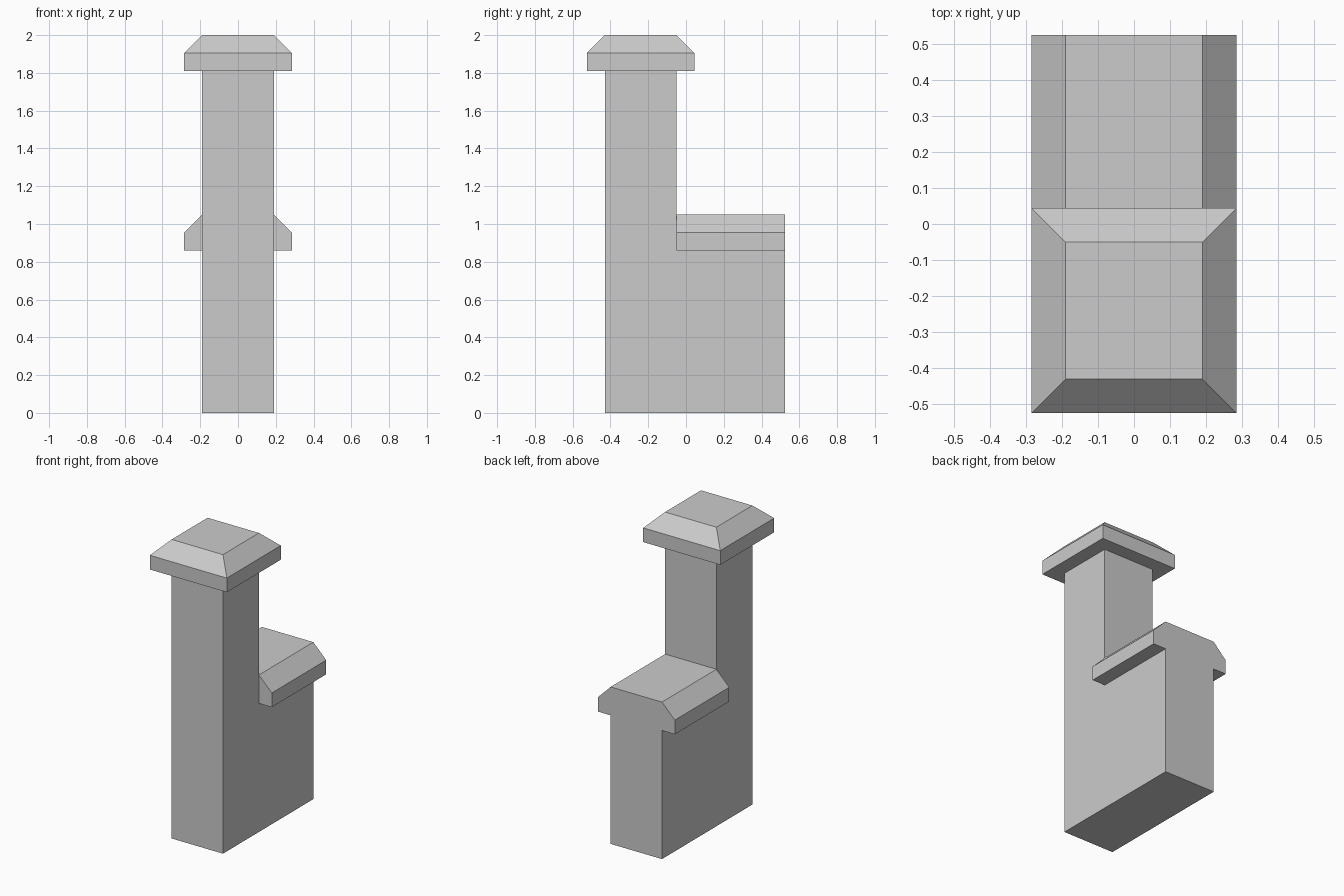
import bpy

cube = bpy.data.objects.get("Cube")
if cube:
    bpy.data.objects.remove(cube, do_unlink=True)

# Single stone colour
stone = bpy.data.materials.new("grey stone")
stone.use_nodes = True
GREY = (0.6, 0.6, 0.6, 1)
stone.diffuse_color = GREY
stone.node_tree.nodes["Principled BSDF"].inputs["Base Color"].default_value = GREY


def loft(name, start, end):
    """Solid joining two matching outlines, capped at both ends."""
    n = len(start)
    faces = [tuple(reversed(range(n))), tuple(range(n, 2 * n))]
    faces += [(i, (i + 1) % n, (i + 1) % n + n, i + n) for i in range(n)]
    mesh = bpy.data.meshes.new(name)
    mesh.from_pydata(start + end, [], faces)
    mesh.materials.append(stone)
    obj = bpy.data.objects.new(name, mesh)
    bpy.context.collection.objects.link(obj)
    return obj


def rect(half, cy, z):
    return [(-half, cy - half, z), (half, cy - half, z),
            (half, cy + half, z), (-half, cy + half, z)]


HALF, WIDE = 0.19, 0.285          # body and coping half widths
FRONT, STEP, BACK = -0.43, -0.05, 0.525
WALL_TOP, POST_TOP, RISE = 0.86, 1.81, 0.095
POST_Y = (FRONT + STEP) / 2

# Post and low wall as one L-shaped profile, extruded across x
profile = [(FRONT, 0), (BACK, 0), (BACK, WALL_TOP), (STEP, WALL_TOP),
           (STEP, POST_TOP), (FRONT, POST_TOP)]
loft("post_and_wall", [(-HALF, y, z) for y, z in profile],
     [(HALF, y, z) for y, z in profile])

# Chamfered coping running along the low wall
right = [(WIDE, WALL_TOP), (WIDE, WALL_TOP + RISE), (HALF, WALL_TOP + 2 * RISE)]
coping = right + [(-x, z) for x, z in reversed(right)]
loft("wall_coping", [(x, BACK, z) for x, z in coping],
     [(x, STEP, z) for x, z in coping])

# Post cap: square slab with a bevelled top
loft("post_cap_slab", rect(WIDE, POST_Y, POST_TOP), rect(WIDE, POST_Y, POST_TOP + RISE))
loft("post_cap_bevel", rect(WIDE, POST_Y, POST_TOP + RISE), rect(HALF, POST_Y, 2.0))
